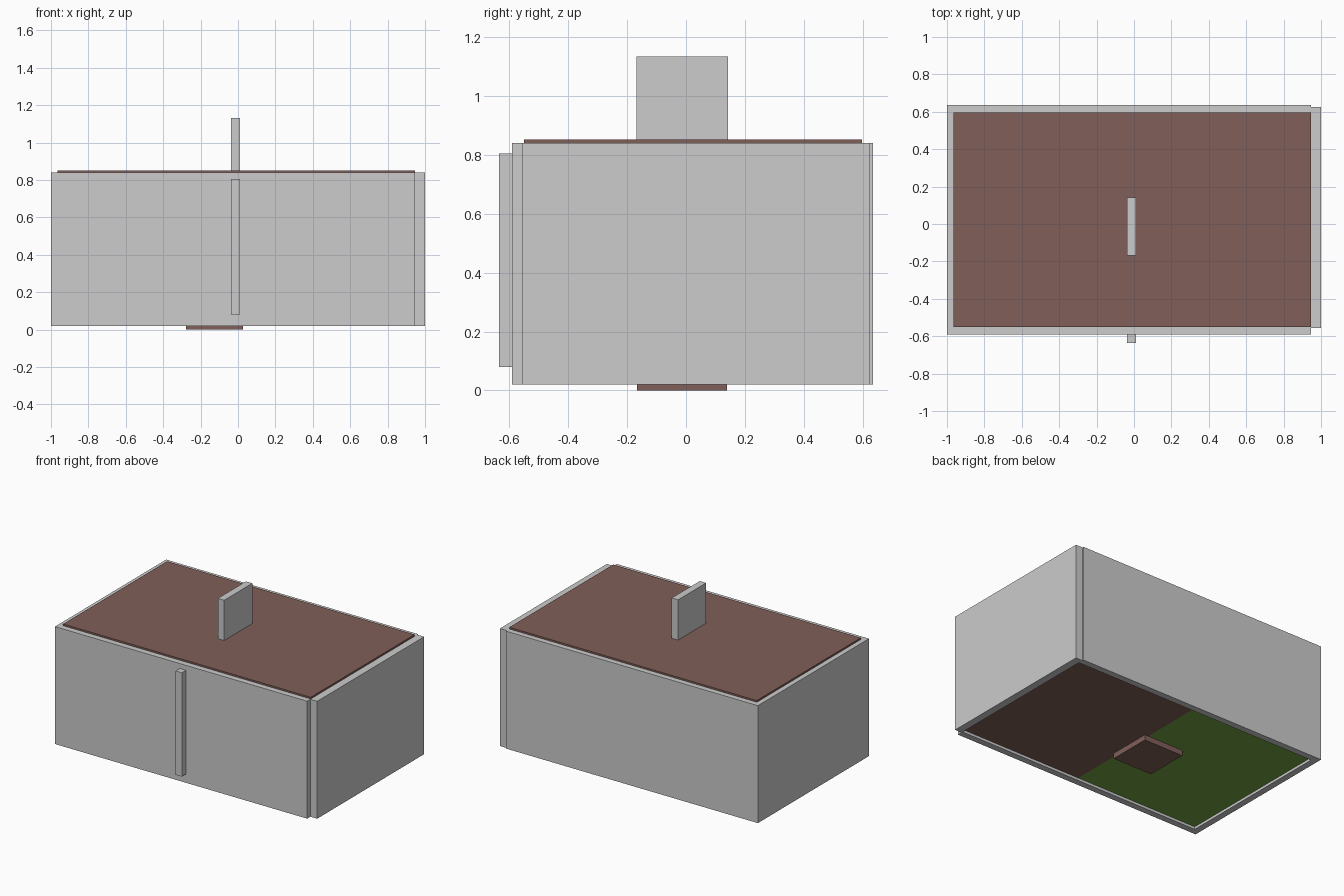
import bpy
from mathutils import Matrix, Vector
import bmesh

if "Cube" in bpy.data.objects:
    bpy.data.objects.remove(bpy.data.objects["Cube"])


def material(name, rgb):
    m = bpy.data.materials.new(name)
    m.diffuse_color = (*rgb, 1.0)
    m.use_nodes = True
    m.node_tree.nodes["Principled BSDF"].inputs["Base Color"].default_value = m.diffuse_color
    return m


GREY = material("light grey", (0.604, 0.604, 0.604))
BROWN = material("brown", (0.220, 0.114, 0.100))
GREEN = material("grass green", (0.174, 0.386, 0.054))


def box(name, x, y, z, mat):
    """Axis-aligned box from (min, max) pairs."""
    lo, hi = Vector((x[0], y[0], z[0])), Vector((x[1], y[1], z[1]))
    bm = bmesh.new()
    bmesh.ops.create_cube(bm, size=1.0, matrix=Matrix.LocRotScale(
        (lo + hi) / 2, None, hi - lo))
    mesh = bpy.data.meshes.new(name)
    bm.to_mesh(mesh)
    bm.free()
    mesh.materials.append(mat)
    ob = bpy.data.objects.new(name, mesh)
    bpy.context.collection.objects.link(ob)
    return ob


WALL_Z = (0.02, 0.84)

# Outer walls: the right wall sits just outside the ends of the long walls
box("front_wall", (-1.0, 0.947), (-0.59, -0.545), WALL_Z, GREY)
box("back_wall", (-1.0, 0.947), (0.59, 0.635), WALL_Z, GREY)
box("left_wall", (-1.0, -0.955), (-0.545, 0.59), WALL_Z, GREY)
box("right_wall", (0.947, 1.0), (-0.555, 0.625), WALL_Z, GREY)

# Dividing wall, whose end pokes through the front
box("divider_wall", (-0.038, 0.011), (-0.635, 0.59), (0.08, 0.805), GREY)

# Raised sliding door standing through the roof
box("sliding_door", (-0.038, 0.011), (-0.168, 0.142), (0.805, 1.133), GREY)

# Roof and the two recessed room floors
box("roof_panel", (-0.965, 0.947), (-0.55, 0.597), (0.84, 0.852), BROWN)
box("right_room_floor", (0.0, 0.947), (-0.545, 0.59), (0.038, 0.05), BROWN)
box("left_room_floor", (-0.955, 0.0), (-0.545, 0.59), (0.038, 0.05), GREEN)

# Small square foot under the floor
box("base_foot", (-0.278, 0.028), (-0.166, 0.14), (0.0, 0.04), BROWN)
